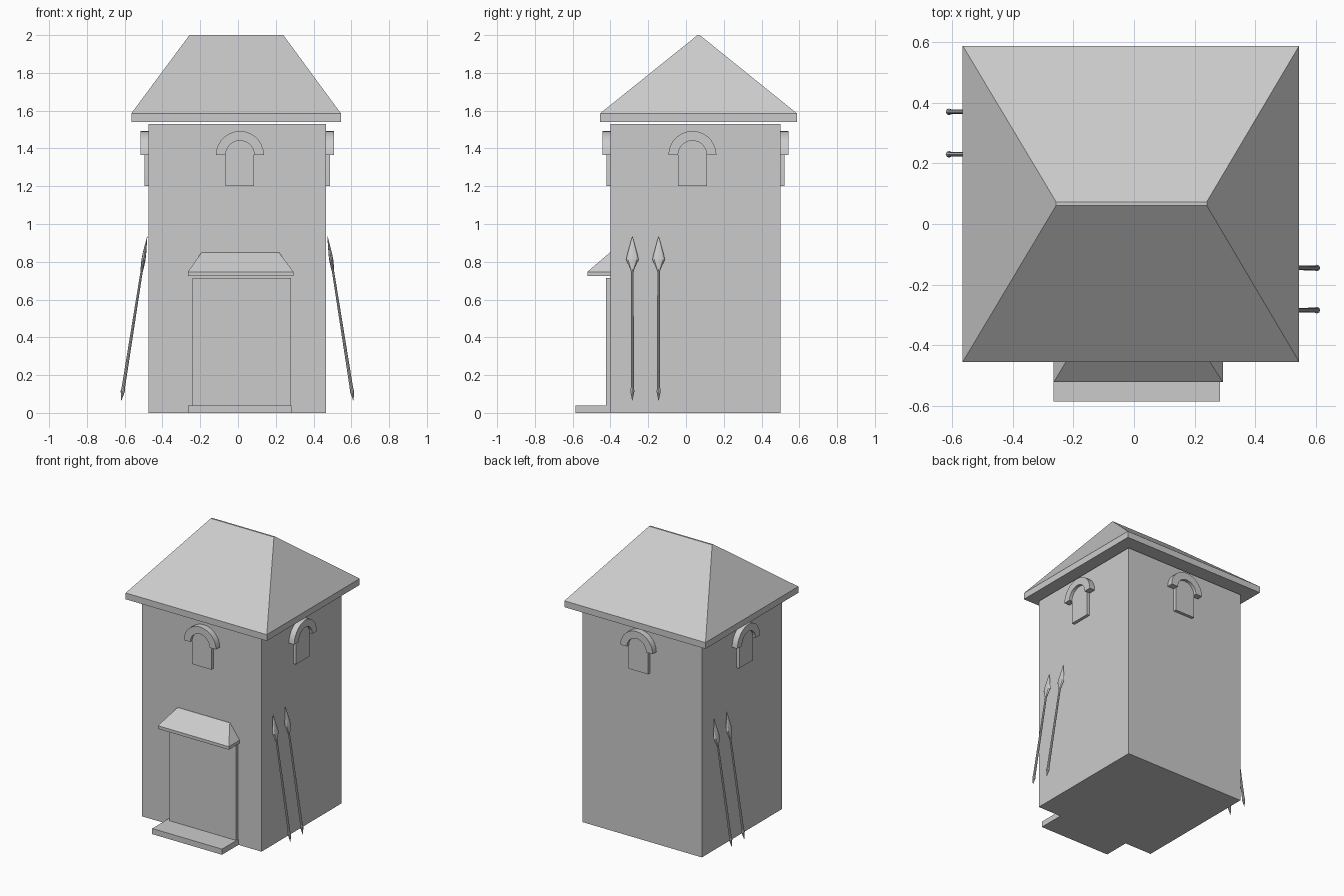
import bpy, bmesh
from math import pi, sin, cos
from mathutils import Matrix, Vector

cube = bpy.data.objects.get("Cube")
if cube:
    bpy.data.objects.remove(cube)

# One plain grey for everything
GREY = (0.6, 0.6, 0.6, 1)
grey = bpy.data.materials.new("plain grey")
grey.use_nodes = True
grey.diffuse_color = GREY
grey.node_tree.nodes["Principled BSDF"].inputs["Base Color"].default_value = GREY


def loft(name, rings, matrix=Matrix(), smooth=False):
    """Skin a stack of equal-length point rings and cap both ends."""
    bm = bmesh.new()
    rows = [[bm.verts.new(matrix @ Vector(p)) for p in ring] for ring in rings]
    n = len(rows[0])
    for low, high in zip(rows, rows[1:]):
        for i in range(n):
            j = (i + 1) % n
            bm.faces.new((low[i], low[j], high[j], high[i]))
    bm.faces.new(rows[0][::-1])
    bm.faces.new(rows[-1])
    bmesh.ops.recalc_face_normals(bm, faces=bm.faces)
    mesh = bpy.data.meshes.new(name)
    bm.to_mesh(mesh)
    bm.free()
    mesh.materials.append(grey)
    obj = bpy.data.objects.new(name, mesh)
    bpy.context.collection.objects.link(obj)
    if smooth:
        bpy.ops.object.select_all(action='DESELECT')
        obj.select_set(True)
        bpy.context.view_layer.objects.active = obj
        bpy.ops.object.shade_smooth_by_angle()
    return obj


def rect(x0, x1, y0, y1, z):
    return [(x0, y0, z), (x1, y0, z), (x1, y1, z), (x0, y1, z)]


def box(name, x0, x1, y0, y1, z0, z1):
    return loft(name, [rect(x0, x1, y0, y1, z0), rect(x0, x1, y0, y1, z1)])


def arc(radius, z, steps=14):
    return [(radius * cos(pi * i / steps), z + radius * sin(pi * i / steps))
            for i in range(steps + 1)]


def plate(name, outline, depth, matrix):
    """Extrude an upright outline outwards from a wall."""
    return loft(name, [[(u, y, z) for u, z in outline] for y in (0.01, -depth)],
                matrix, smooth=True)


# Tower and hipped roof
box("tower_body", -0.475, 0.465, -0.40, 0.50, 0, 1.53)
eave = (-0.565, 0.545, -0.455, 0.588)
loft("main_roof", [rect(*eave, 1.54), rect(*eave, 1.585),
                   rect(-0.257, 0.24, 0.061, 0.073, 2.0)])

# Doorway: panel, step and half-hipped canopy
box("door_panel", -0.24, 0.28, -0.424, -0.39, 0, 0.715)
box("door_step", -0.265, 0.284, -0.585, -0.39, 0, 0.04)
ledge = (-0.265, 0.293, -0.522, -0.39)
loft("door_canopy", [rect(*ledge, 0.725), rect(*ledge, 0.747),
                     rect(-0.193, 0.217, -0.402, -0.39, 0.85)])

# Arched windows, one on each wall
SPRING = 1.365
pane = [(-0.076, 1.2), (0.076, 1.2)] + arc(0.076, SPRING)
hood = arc(0.127, SPRING) + arc(0.076, SPRING)[::-1]
walls = {"front": (0.01, -0.40, 0), "left": (0.465, 0.034, 1),
         "back": (0.01, 0.50, 2), "right": (-0.475, 0.034, 3)}
for side, (x, y, turn) in walls.items():
    place = Matrix.Translation((x, y, 0)) @ Matrix.Rotation(turn * pi / 2, 4, 'Z')
    plate(side + "_window_pane", pane, 0.021, place)
    plate(side + "_window_hood", hood, 0.042, place)

# Spears leaning on the side walls: height, half width, half thickness
SPEAR = [(0, 0.001, 0.001), (0.05, 0.011, 0.011), (0.07, 0.008, 0.009),
         (0.69, 0.007, 0.006), (0.705, 0.011, 0.008), (0.755, 0.033, 0.011),
         (0.78, 0.028, 0.01), (0.88, 0.001, 0.001)]


def spear(name, foot, top):
    axis = Vector(top) - Vector(foot)
    lean = Vector((0, 0, 1)).rotation_difference(axis).to_matrix().to_4x4()
    angles = [2 * pi * i / 8 for i in range(8)]
    rings = [[(t * cos(a), w * sin(a), h) for a in angles] for h, w, t in SPEAR]
    loft(name, rings, Matrix.Translation(foot) @ lean)


for side, foot_x, top_x, places in (("left", 0.611, 0.473, (-0.284, -0.145)),
                                    ("right", -0.618, -0.48, (0.37, 0.23))):
    for label, y in zip(("outer", "inner"), places):
        spear(f"{side}_{label}_spear", (foot_x, y, 0.065), (top_x, y, 0.94))
